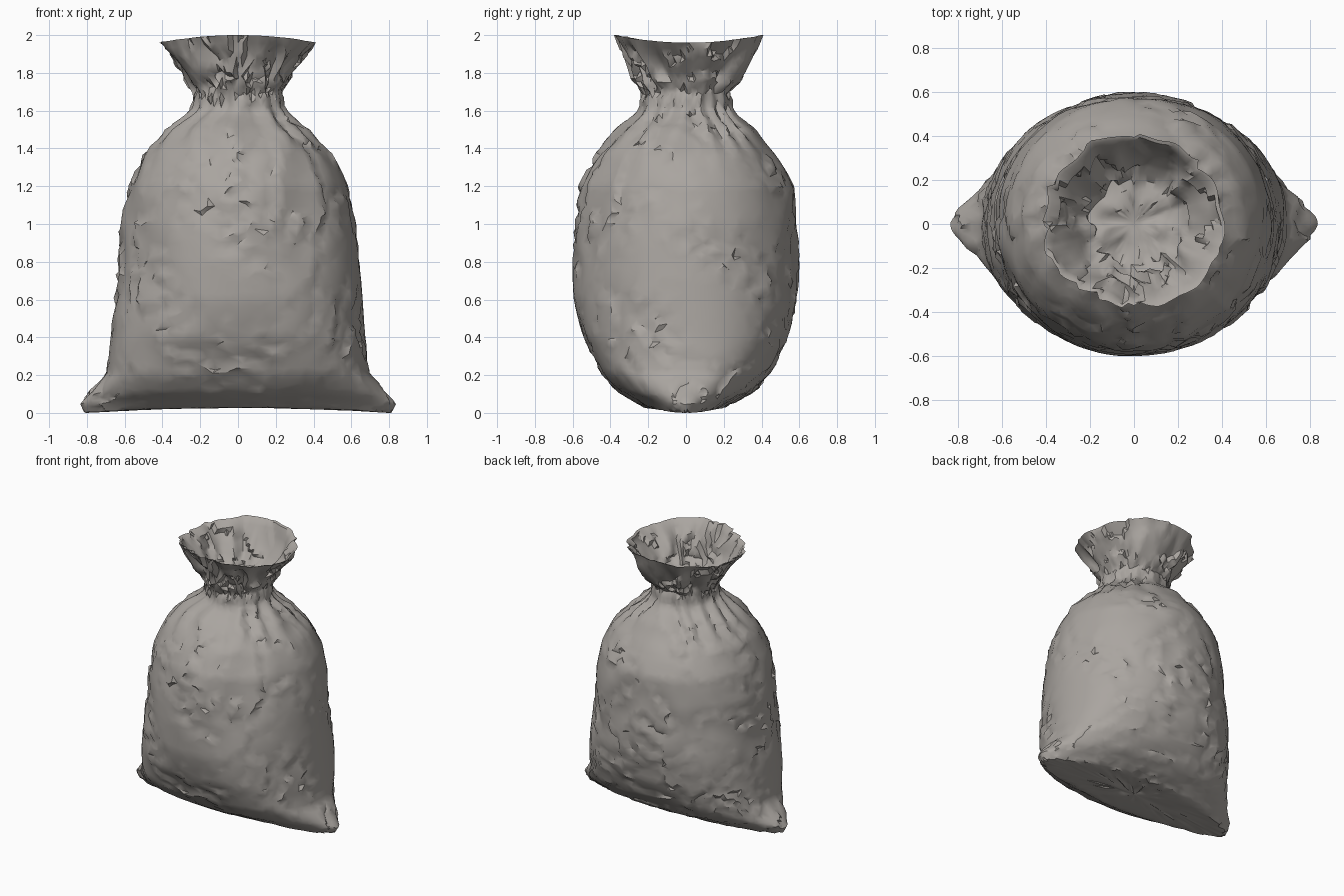
import bpy, bmesh, math, random
from mathutils import Vector, noise

if "Cube" in bpy.data.objects:
    bpy.data.objects.remove(bpy.data.objects["Cube"])

random.seed(4)
SEG = 96           # vertices around each ring
STEP = 0.032       # spacing of rings along the profile

# Sack cross-sections: height, half width, half depth, superellipse power
OUTER = [
    (0.00, 0.20, 0.05, 1.7), (0.00, 0.82, 0.22, 1.7), (0.05, 0.855, 0.29, 1.65),
    (0.10, 0.805, 0.365, 1.95), (0.21, 0.70, 0.455, 2.5), (0.40, 0.675, 0.55, 2.35),
    (0.60, 0.66, 0.595, 2.15), (0.80, 0.645, 0.605, 2.0), (1.00, 0.63, 0.595, 2.0),
    (1.20, 0.585, 0.575, 2.0), (1.37, 0.51, 0.485, 2.0), (1.50, 0.395, 0.39, 2.0),
    (1.58, 0.29, 0.285, 2.0), (1.62, 0.255, 0.255, 2.0), (1.69, 0.25, 0.25, 2.0),
    (1.75, 0.285, 0.30, 2.0), (1.86, 0.365, 0.36, 2.0), (1.96, 0.435, 0.41, 2.0),
]
INNER = [
    (1.955, 0.42, 0.395, 2.0), (1.86, 0.345, 0.34, 2.0), (1.765, 0.27, 0.28, 2.0),
    (1.72, 0.22, 0.22, 2.0), (1.71, 0.04, 0.04, 2.0),
]


def resample(rows):
    """Insert evenly spaced sections between the given ones."""
    out = []
    for a, b in zip(rows, rows[1:]):
        length = math.dist((a[0], a[2]), (b[0], b[2]))
        count = max(1, round(length / STEP))
        out += [[p + (q - p) * i / count for p, q in zip(a, b)] for i in range(count)]
    return out + [list(rows[-1])]


def bump(z, centre, width):
    return math.exp(-((z - centre) / width) ** 2)


def crumple(p):
    """Gentle ramps ending in sudden steps, like creased cloth."""
    ramp = (noise.noise(p * 3.4) * 2.4 + 0.15 * noise.noise(p * 8)) % 1.0
    patch = min(1.0, max(0.0, noise.noise(p * 2.3 + Vector((7, 3, 5))) * 1.6 + 0.7))
    return ramp * patch


def cloth_point(z, rx, ry, n, angle):
    c, s = math.cos(angle), math.sin(angle)
    x = rx * math.copysign(abs(c) ** (2 / n), c)
    y = ry * math.copysign(abs(s) ** (2 / n), s)
    r = max(math.hypot(x, y), 0.02)
    collar = min(1.0, max(0.0, (z - 1.66) / 0.12))
    # inside and outside of the collar share the same folds
    p = Vector((x, y, z)).lerp(Vector((c * 0.36, s * 0.36, z)), collar)
    depth = (0.024 + 0.022 * collar) * crumple(p * (1 + 0.5 * collar))
    # gathers around the tie
    wobble = 1.2 * noise.noise(p * 2.5)
    gather = abs(((angle * 14 / math.tau + wobble) % 1.0) * 2 - 1)
    depth += 0.045 * bump(z, 1.51, 0.12) * gather
    # broad folds in the collar
    fold = abs(((angle * 8 / math.tau + wobble) % 1.0) * 2 - 1)
    depth += 0.045 * collar * fold * max(0.4, 1 - max(0, z - 1.87) * 7)
    scale = 1 - min(depth / r, 0.35)
    # sagging hem underneath and a wavy rim on top
    lift = 0.025 * max(0, 1 - (x / 0.8) ** 2) * max(0, 1 - z / 0.15)
    if z < 0.03:
        lift += 0.018 * crumple(p * 1.4) * max(0, 1 - abs(x) / 0.8)
    lift += 0.04 * s * s * min(1, max(0, (z - 1.8) / 0.16))
    # rumpled floor of the mouth
    if z > 1.7 and r < 0.235:
        lift += 0.07 * noise.noise(Vector((x, y, 2)) * 7) * min(1, (0.25 - r) / 0.08)
    return Vector((x * scale, y * scale + 0.015 * collar, z + lift))


def build_sack():
    bm = bmesh.new()
    sections = resample(OUTER) + resample(INNER)
    rim = len(resample(OUTER)) - 1
    rings = []
    for i, row in enumerate(sections):
        ring = []
        for k in range(SEG):
            # irregular spacing keeps creases from following the grid
            side, t = k, 0.0
            if 3 < i < rim - 1:
                side, t = k + random.uniform(-0.33, 0.33), random.uniform(-0.35, 0.35)
            if rim <= i:
                t = 0.0
            other = sections[i + (1 if t > 0 else -1)] if t else row
            mixed = [a + (b - a) * abs(t) for a, b in zip(row, other)]
            ring.append(bm.verts.new(cloth_point(*mixed, math.tau * side / SEG)))
        rings.append(ring)
    for a, b in zip(rings, rings[1:]):
        for k in range(SEG):
            j = (k + 1) % SEG
            bm.faces.new((a[k], a[j], b[j], b[k]))
    # underside and the gathered floor of the mouth
    for ring in (rings[0], rings[-1]):
        hub = bm.verts.new(sum((v.co for v in ring), Vector()) / SEG)
        for k in range(SEG):
            bm.faces.new((ring[k], ring[(k + 1) % SEG], hub))
    bmesh.ops.triangulate(bm, faces=bm.faces[:], quad_method='SHORT_EDGE')
    bmesh.ops.recalc_face_normals(bm, faces=bm.faces[:])
    mesh = bpy.data.meshes.new("cloth_sack")
    bm.to_mesh(mesh)
    bm.free()
    obj = bpy.data.objects.new("cloth_sack", mesh)
    bpy.context.collection.objects.link(obj)
    return obj


cloth = bpy.data.materials.new("grey brown cloth")
cloth.diffuse_color = (0.40, 0.375, 0.35, 1)
cloth.use_nodes = True
cloth.node_tree.nodes["Principled BSDF"].inputs["Base Color"].default_value = cloth.diffuse_color

sack = build_sack()
sack.data.materials.append(cloth)
bpy.context.view_layer.objects.active = sack
sack.select_set(True)
bpy.ops.object.shade_smooth_by_angle(angle=math.radians(40))
